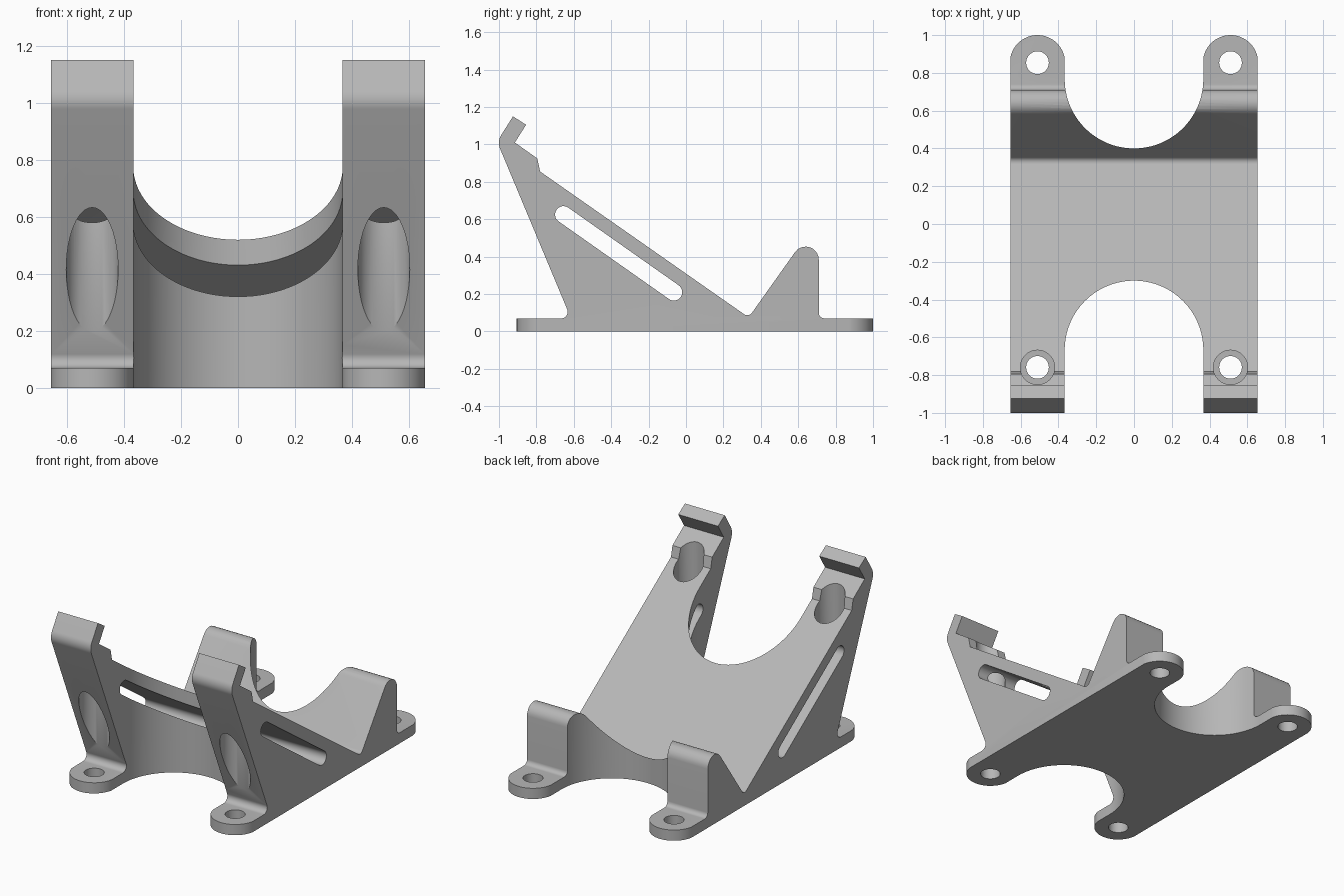
import bpy, bmesh, math
from mathutils import Vector

cube = bpy.data.objects.get("Cube")
if cube:
    bpy.data.objects.remove(cube, do_unlink=True)

grey = bpy.data.materials.new("light grey")
grey.use_nodes = True
COLOUR = (0.47, 0.47, 0.47, 1)
grey.diffuse_color = COLOUR
grey.node_tree.nodes["Principled BSDF"].inputs["Base Color"].default_value = COLOUR

HALF_W, GAP = 0.655, 0.367      # outer half width, half width of the notches
TAB_X, PLATE = 0.511, 0.07      # tab centre line, foot thickness


def arc(cx, cy, r, start, end, n=32):
    angles = [math.radians(start + (end - start) * i / n) for i in range(n + 1)]
    return [(cx + r * math.cos(a), cy + r * math.sin(a)) for a in angles]


def fillet(corners, n=10):
    """Round every corner (u, v, radius) of a closed outline."""
    out = []
    for i, (u, v, r) in enumerate(corners):
        p = Vector((u, v))
        if r == 0:
            out.append((u, v))
            continue
        a = (Vector(corners[i - 1][:2]) - p).normalized()
        b = (Vector(corners[(i + 1) % len(corners)][:2]) - p).normalized()
        half = a.angle(b) / 2
        c = p + (a + b).normalized() * r / math.sin(half)
        s = p + a * r / math.tan(half) - c
        e = p + b * r / math.tan(half) - c
        sweep = math.pi - 2 * half
        for k in range(n + 1):
            t = k / n
            d = (s * math.sin((1 - t) * sweep) + e * math.sin(t * sweep)) / math.sin(sweep)
            out.append(tuple(c + d))
    return out


def prism(name, outline, lo, hi, axis):
    """Extrude an outline along x (outline is y, z) or z (outline is x, y)."""
    place = (lambda u, v, w: (w, u, v)) if axis == "x" else (lambda u, v, w: (u, v, w))
    bm = bmesh.new()
    face = bm.faces.new([bm.verts.new(place(u, v, lo)) for u, v in outline])
    ext = bmesh.ops.extrude_face_region(bm, geom=[face])
    moved = [g for g in ext["geom"] if isinstance(g, bmesh.types.BMVert)]
    bmesh.ops.translate(bm, verts=moved, vec=place(0, 0, hi - lo))
    bmesh.ops.recalc_face_normals(bm, faces=bm.faces)
    mesh = bpy.data.meshes.new(name)
    bm.to_mesh(mesh)
    bm.free()
    ob = bpy.data.objects.new(name, mesh)
    bpy.context.collection.objects.link(ob)
    return ob


# Side profile: feet, leaning front, hooked lip, sloping rest, rear stop
side = [
    (-0.905, 0, 0), (1, 0, 0), (1, PLATE, 0),
    (0.71, PLATE, 0.03), (0.71, 0.603, 0.07), (0.335, 0.075, 0.03),
    (-0.78, 0.855, 0), (-0.795, 0.925, 0), (-0.915, 1.01, 0),
    (-0.855, 1.105, 0), (-0.925, 1.15, 0),
    (-1.01, 1.015, 0.08), (-0.615, PLATE, 0.035), (-0.905, PLATE, 0),
]
stand = prism("bracket_stand", fillet(side), -HALF_W, HALF_W, "x")
stand.data.materials.append(grey)

cutters = []

# Long slanted slot through both sides
tilt = math.degrees(math.atan2(0.415, -0.59))
slot = (arc(-0.655, 0.625, 0.045, tilt - 90, tilt + 90, 16)
        + arc(-0.065, 0.21, 0.045, tilt + 90, tilt + 270, 16))
cutters.append(prism("slot_cutter", slot, -1, 1, "x"))

# Round-bottomed notches at the front and back
front = arc(0, -0.667, GAP, 0, 180, 64) + [(-GAP, -1.2), (GAP, -1.2)]
back = arc(0, 0.767, GAP, 180, 360, 64) + [(GAP, 1.2), (-GAP, 1.2)]
cutters.append(prism("front_notch_cutter", front, -0.2, 1.5, "z"))
cutters.append(prism("back_notch_cutter", back, -0.2, 1.5, "z"))

# Rounded foot ends, screw holes and driver clearance
for x in (-TAB_X, TAB_X):
    for y, way in ((-0.759, -1), (0.854, 1)):
        end = arc(x, y, 0.146, 180, 180 - 180 * way, 32)
        end += [(x + 0.17, y), (x + 0.17, y + 0.3 * way),
                (x - 0.17, y + 0.3 * way), (x - 0.17, y)]
        cutters.append(prism("foot_end_cutter", end, -0.2, 0.09, "z"))
        hole = arc(x, y, 0.06, 0, 360, 40)[:-1]
        cutters.append(prism("hole_cutter", hole, -0.2, 0.2, "z"))
    bore = arc(x, -0.759, 0.091, 0, 360, 48)[:-1]
    cutters.append(prism("clearance_cutter", bore, PLATE + 0.001, 1.5, "z"))

for c in cutters:
    c.hide_render = True
    mod = stand.modifiers.new(c.name, "BOOLEAN")
    mod.operation = "DIFFERENCE"
    mod.solver = "EXACT"
    mod.object = c

# Bake the cuts and drop the cutters
graph = bpy.context.evaluated_depsgraph_get()
baked = bpy.data.meshes.new_from_object(stand.evaluated_get(graph))
stand.modifiers.clear()
stand.data = baked
baked.materials.clear()
baked.materials.append(grey)
for c in cutters:
    bpy.data.objects.remove(c, do_unlink=True)

for ob in bpy.context.selected_objects:
    ob.select_set(False)
bpy.context.view_layer.objects.active = stand
stand.select_set(True)
bpy.ops.object.shade_smooth_by_angle(angle=math.radians(30))
